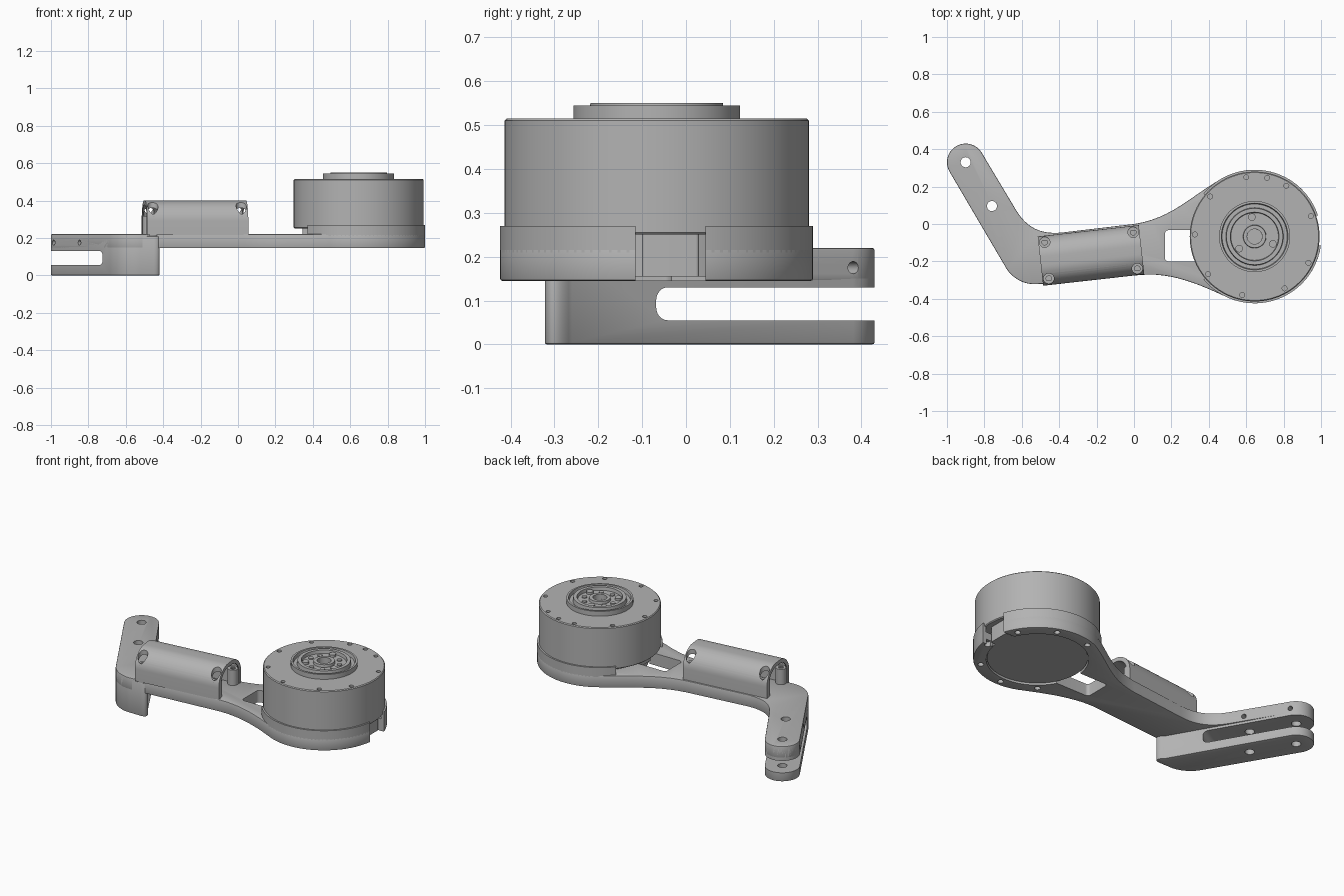
import bpy, bmesh
from math import sin, cos, pi, radians, sqrt
from mathutils import Matrix, Vector

if "Cube" in bpy.data.objects:
    bpy.data.objects.remove(bpy.data.objects["Cube"])

gray = bpy.data.materials.new("machined_gray")
gray.use_nodes = True
gray.diffuse_color = (0.45, 0.45, 0.45, 1)
gray.node_tree.nodes["Principled BSDF"].inputs["Base Color"].default_value = (0.45, 0.45, 0.45, 1)


# ---------- helpers ----------
def finish(name, bm):
    bmesh.ops.recalc_face_normals(bm, faces=bm.faces)
    me = bpy.data.meshes.new(name)
    bm.to_mesh(me)
    bm.free()
    me.materials.append(gray)
    ob = bpy.data.objects.new(name, me)
    bpy.context.collection.objects.link(ob)
    return ob


def apply(ob, mod):
    bpy.context.view_layer.objects.active = ob
    bpy.ops.object.modifier_apply(modifier=mod.name)


def prism(name, pts, z0, z1, matrix=None, bevel=0):
    bm = bmesh.new()
    face = bm.faces.new([bm.verts.new((p[0], p[1], z0)) for p in pts])
    top = bmesh.ops.extrude_face_region(bm, geom=[face])["geom"]
    bmesh.ops.translate(bm, vec=(0, 0, z1 - z0),
                        verts=[g for g in top if isinstance(g, bmesh.types.BMVert)])
    if matrix:
        bm.transform(matrix)
    ob = finish(name, bm)
    if bevel:
        mod = ob.modifiers.new("edge", 'BEVEL')
        mod.width, mod.segments, mod.angle_limit = bevel, 2, radians(50)
        apply(ob, mod)
    return ob


def rods(name, ends, r):
    """One mesh of separate cylinders, each from point a to point b."""
    bm = bmesh.new()
    for a, b in ends:
        a, b = Vector(a), Vector(b)
        turn = (b - a).to_track_quat('Z', 'Y').to_matrix().to_4x4()
        bmesh.ops.create_cone(bm, cap_ends=True, segments=24, radius1=r, radius2=r,
                              depth=(b - a).length,
                              matrix=Matrix.Translation((a + b) / 2) @ turn)
    return finish(name, bm)


def lathe(name, profile, cx, cy, steps=96):
    bm = bmesh.new()
    vs = [bm.verts.new((r, 0, z)) for r, z in profile]
    edges = [bm.edges.new(p) for p in zip(vs, vs[1:])]
    bmesh.ops.spin(bm, geom=vs + edges, cent=(0, 0, 0), axis=(0, 0, 1),
                   angle=2 * pi, steps=steps, use_merge=True)
    bmesh.ops.remove_doubles(bm, verts=bm.verts, dist=1e-5)
    bmesh.ops.translate(bm, vec=(cx, cy, 0), verts=bm.verts)
    return finish(name, bm)


def cut(targets, *cutters):
    for ob in targets:
        for c in cutters:
            mod = ob.modifiers.new("cut", 'BOOLEAN')
            mod.operation, mod.solver, mod.object = 'DIFFERENCE', 'EXACT', c
            apply(ob, mod)
    for c in cutters:
        bpy.data.objects.remove(c)


def arc(cx, cy, r, a0, a1, n):
    angles = [radians(a0 + (a1 - a0) * i / n) for i in range(n + 1)]
    return [(cx + r * cos(a), cy + r * sin(a)) for a in angles]


def bezier(*p, n=12):
    p = [Vector(q) for q in p]
    out = []
    for i in range(n + 1):
        t = i / n
        u = 1 - t
        out.append(tuple(p[0]*u**3 + 3*p[1]*u*u*t + 3*p[2]*u*t*t + p[3]*t**3))
    return out


def rounded_box(x0, y0, x1, y1, r):
    return (arc(x1 - r, y1 - r, r, 0, 90, 6) + arc(x0 + r, y1 - r, r, 90, 180, 6)
            + arc(x0 + r, y0 + r, r, 180, 270, 6) + arc(x1 - r, y0 + r, r, 270, 360, 6))


# ---------- link plate and fork block ----------
MX, MY, RING = 0.645, -0.067, 0.357           # motor axis and cup radius
tip = Vector((-0.9, 0.33, 0))
along = Vector((0.515, -0.857, 0)).normalized()
across = Vector((0.857, 0.515, 0)).normalized()
tip_arc = arc(tip.x, tip.y, 0.1, 31, 211, 24)
elbow_arc = arc(-0.53, -0.142, 0.18, 211, 276, 14)

outline = (tip_arc + elbow_arc
           + bezier((0.03, -0.273), (0.2, -0.255), (0.36, -0.328), (0.494, -0.39))
           + arc(MX, MY, RING, -114, 119, 80)
           + bezier((0.467, 0.242), (0.3, 0.146), (0.2, 0.03), (0, 0))
           + bezier((-0.38, -0.045), (-0.5, -0.058), (-0.575, -0.02), (-0.634, 0.08)))
plate = prism("link_plate", outline, 0.145, 0.22, bevel=0.005)
block = prism("fork_block",
              tip_arc + elbow_arc + bezier((-0.45, -0.322), (-0.41, -0.32), (-0.41, -0.29),
                                           (-0.447, -0.26)),
              0, 0.21, bevel=0.005)

# fork slot with rounded inner corners
frame = Matrix.Translation(tip) @ Matrix((along, (0, 0, 1), -across)).transposed().to_4x4()
cut([block], prism("slot_cutter", rounded_box(-0.3, 0.055, 0.518, 0.13, 0.03),
                   -0.3, 0.3, frame))

# pivot holes and cross holes at the fork end
pivots = [tip, tip + along * 0.273]
up = Vector((0, 0, 1))
cut([plate, block],
    rods("pivot_cutter", [(p - up, p + up) for p in pivots], 0.027),
    rods("cross_cutter", [(p - across * 0.2 + up * 0.175, p + across * 0.2 + up * 0.175)
                          for p in pivots], 0.014))

# motor opening, window beside it and the ring bolt holes
wall = prism("cup_wall", arc(MX, MY, RING, -140, 140, 80) + arc(MX, MY, 0.335, 140, -140, 80),
             0.21, 0.27)
bolts = [(MX + 0.32 * cos(a), MY + 0.32 * sin(a)) for a in
         [radians(30 + 40 * k) for k in range(9)] if cos(a) > -0.8]
cut([plate], prism("opening_cutter", arc(MX, MY, 0.285, 0, 357, 90), 0, 0.5),
    prism("window_cutter", rounded_box(0.165, -0.2, 0.45, -0.033, 0.02), 0, 0.5),
    rods("bolt_cutter", [((x, y, 0.1), (x, y, 0.175)) for x, y in bolts], 0.017))
cut([plate, wall], prism("notch_cutter",
                         [(0.88, -0.115), (1.1, -0.115), (1.1, 0.045), (0.88, 0.045)], 0, 0.5))

# ---------- motor ----------
motor = lathe("motor_body", [(0, 0.155), (0.28, 0.155), (0.28, 0.25), (0.342, 0.25),
                             (0.347, 0.255), (0.347, 0.51), (0.342, 0.515),
                             (0.17, 0.515), (0, 0.515)], MX, MY)
rim = [radians(a) for a in (98, 78, 58, 20, -26, -60, -102, -141, 178, 138)]
spots = [(MX + 0.32 * cos(a), MY + 0.32 * sin(a)) for a in rim]
cut([motor], rods("rim_cutter", [((x, y, 0.48), (x, y, 0.6)) for x, y in spots], 0.013),
    rods("shaft_cutter", [((MX, MY, 0.45), (MX, MY, 0.6))], 0.04))

lathe("output_collar", [(0.19, 0.51), (0.19, 0.545), (0.178, 0.545), (0.174, 0.525),
                        (0.154, 0.525), (0.151, 0.55), (0.13, 0.55), (0.127, 0.53),
                        (0.062, 0.53), (0.06, 0.546), (0.04, 0.546), (0.04, 0.51)], MX, MY)


def on_flange(deg, r, z):
    return (MX + r * cos(radians(deg)), MY + r * sin(radians(deg)), z)


rods("flange_dowels", [(on_flange(a, 0.105, 0.52), on_flange(a, 0.105, 0.544))
                       for a in (98, -22, -142)], 0.02)
rods("flange_screws", [(on_flange(a, 0.093, 0.52), on_flange(a, 0.093, 0.538))
                       for a in (55, 15, -60, -105, 178, 140)], 0.014)

# cable sockets between motor and plate
prism("cable_socket", rounded_box(0.345, -0.15, 0.4, -0.03, 0.01), 0.2, 0.255)
prism("side_socket", rounded_box(0.9, -0.1, 0.955, 0.03, 0.008), 0.155, 0.255)

# ---------- arched cover ----------
tilt = radians(6.4)
side = Vector((-sin(tilt), cos(tilt), 0))
length = Vector((cos(tilt), sin(tilt), 0))
cover_frame = (Matrix.Translation((-0.23, -0.168, 0))
               @ Matrix((side, up, length)).transposed().to_4x4())


def arch(w, h, r):
    return [(w, 0.215)] + arc(w - r, h - r, r, 0, 90, 14) + arc(r - w, h - r, r, 90, 180, 14) \
        + [(-w, 0.215)]


cover = prism("arched_cover", arch(0.1325, 0.4, 0.11) + arch(0.108, 0.376, 0.086)[::-1],
              -0.272, 0.272, cover_frame)
corners = [cover_frame @ Vector((sx * 0.098, 0, sz * 0.238)) for sx in (-1, 1) for sz in (-1, 1)]
cut([cover], rods("pocket_cutter", [(c + up * 0.31, c + up * 0.5) for c in corners], 0.028))
bosses = rods("cover_bosses", [(c + up * 0.21, c + up * 0.316) for c in corners], 0.032)
cut([bosses], rods("screw_cutter", [(c + up * 0.29, c + up * 0.4) for c in corners], 0.015))

# ---------- shading ----------
bpy.ops.object.select_all(action='DESELECT')
for ob in bpy.context.collection.objects:
    if ob.type == 'MESH':
        ob.select_set(True)
        bpy.context.view_layer.objects.active = ob
bpy.ops.object.shade_smooth_by_angle(angle=radians(30))
